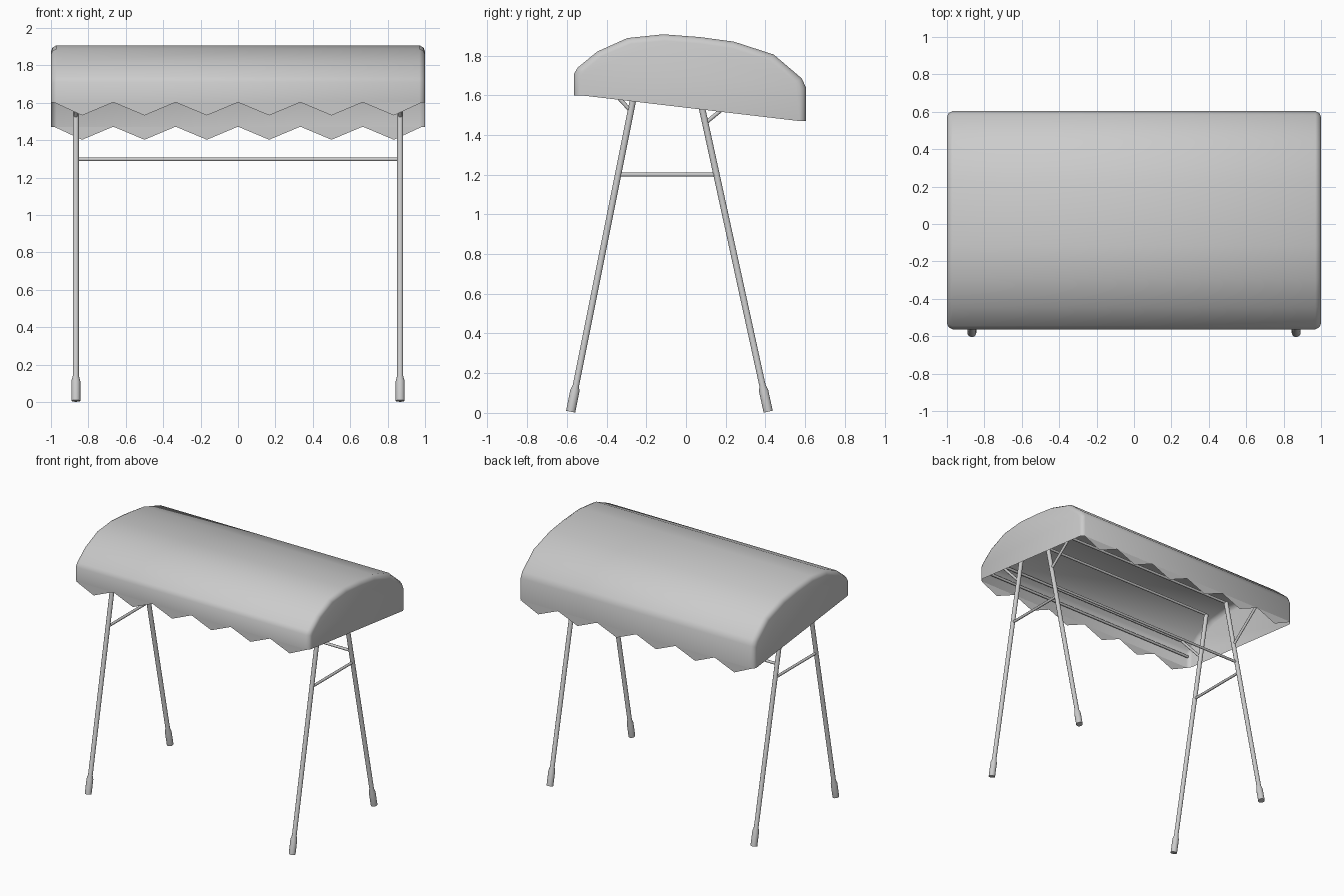
import bpy, bmesh, math
from mathutils import Vector

if "Cube" in bpy.data.objects:
    bpy.data.objects.remove(bpy.data.objects["Cube"])

LEG_X = 0.867


def finish(bm, name, angle=40):
    me = bpy.data.meshes.new(name)
    bmesh.ops.recalc_face_normals(bm, faces=bm.faces)
    bm.to_mesh(me)
    bm.free()
    ob = bpy.data.objects.new(name, me)
    bpy.context.collection.objects.link(ob)
    bpy.ops.object.select_all(action='DESELECT')
    ob.select_set(True)
    bpy.context.view_layer.objects.active = ob
    bpy.ops.object.shade_smooth_by_angle(angle=math.radians(angle))
    return ob


def lathe(name, start, end, stations, sides=14):
    """Tube from start to end; stations are (distance, radius) pairs."""
    a, b = Vector(start), Vector(end)
    q = Vector((0, 0, 1)).rotation_difference(b - a)
    bm = bmesh.new()
    rings = []
    for d, r in stations:
        rings.append([bm.verts.new(a + q @ Vector((
            r * math.cos(2 * math.pi * i / sides),
            r * math.sin(2 * math.pi * i / sides), d))) for i in range(sides)])
    for lo, hi in zip(rings, rings[1:]):
        for i in range(sides):
            j = (i + 1) % sides
            bm.faces.new((lo[i], lo[j], hi[j], hi[i]))
    bm.faces.new(rings[0])
    bm.faces.new(rings[-1])
    return finish(bm, name)


def tube(name, start, end, r=0.01):
    length = (Vector(end) - Vector(start)).length
    return lathe(name, start, end, [(0, r), (length, r)])


# Canopy: arched cross-section (y, z) with rounded ends, open underneath
profile = [(-.563, 1.60), (-.563, 1.71), (-.545, 1.74), (-.447, 1.82), (-.296, 1.888),
           (-.115, 1.907), (.07, 1.893), (.241, 1.87), (.442, 1.805), (.583, 1.685),
           (.604, 1.64), (.604, 1.47)]


def section(bm, x, inset):
    ring = []
    for y, z in profile:
        y2 = 0.02 + (y - 0.02) * (1 - inset / 0.584)
        base = 1.60 - 0.13 * (y + 0.563) / 1.167
        ring.append(bm.verts.new((x, y2, base + (z - base) * (1 - inset / 0.35))))
    return ring


bm = bmesh.new()
stations = [(-1, .032), (-.992, .012), (-.97, 0), (.97, 0), (.992, .012), (1, .032)]
rings = [section(bm, x, d) for x, d in stations]
for p, q in zip(rings, rings[1:]):
    for i in range(len(profile) - 1):
        bm.faces.new((p[i], p[i + 1], q[i + 1], q[i]))
bm.faces.new(rings[0])
bm.faces.new(rings[-1])
finish(bm, "canopy", 50)

# Zigzag valances hanging from the front and back edges
for name, y, top in (("front_valance", -.563, 1.602), ("back_valance", .604, 1.472)):
    bm = bmesh.new()
    for k in range(6):
        x0 = -1 + k / 3
        pts = [(max(x0, -.985), top), (x0 + 1 / 6, top - .07), (min(x0 + 1 / 3, .985), top)]
        bm.faces.new([bm.verts.new((x, y, z)) for x, z in pts])
    finish(bm, name)

# Legs with thicker feet, side crossbars and canopy braces
for side, sx in (("left", -LEG_X), ("right", LEG_X)):
    for part, y0, y1 in (("front", -.581, -.212), ("back", .414, .012)):
        a, b = (sx, y0, .006), (sx, y1, 1.85)
        length = (Vector(b) - Vector(a)).length
        lathe(f"{part}_leg_{side}", a, b,
              [(0, .024), (.108, .024), (.135, .0165), (length, .0165)])
    tube(f"side_crossbar_{side}", (sx, -.34, 1.2), (sx, .155, 1.2))
    tube(f"front_brace_{side}", (sx, -.28, 1.523), (sx, -.49, 1.75))
    tube(f"back_brace_{side}", (sx, .10, 1.462), (sx, .47, 1.765))

# Long rails: back leg bar, leg-top rails and canopy support rails
for name, y, z, half in (("back_crossbar", .133, 1.297, LEG_X),
                         ("front_top_rail", -.212, 1.85, LEG_X),
                         ("back_top_rail", .012, 1.85, LEG_X),
                         ("front_canopy_rail", -.49, 1.75, LEG_X + .01),
                         ("front_edge_rail", -.545, 1.68, .97),
                         ("back_canopy_rail", .47, 1.765, LEG_X + .01)):
    tube(name, (-half, y, z), (half, y, z))
